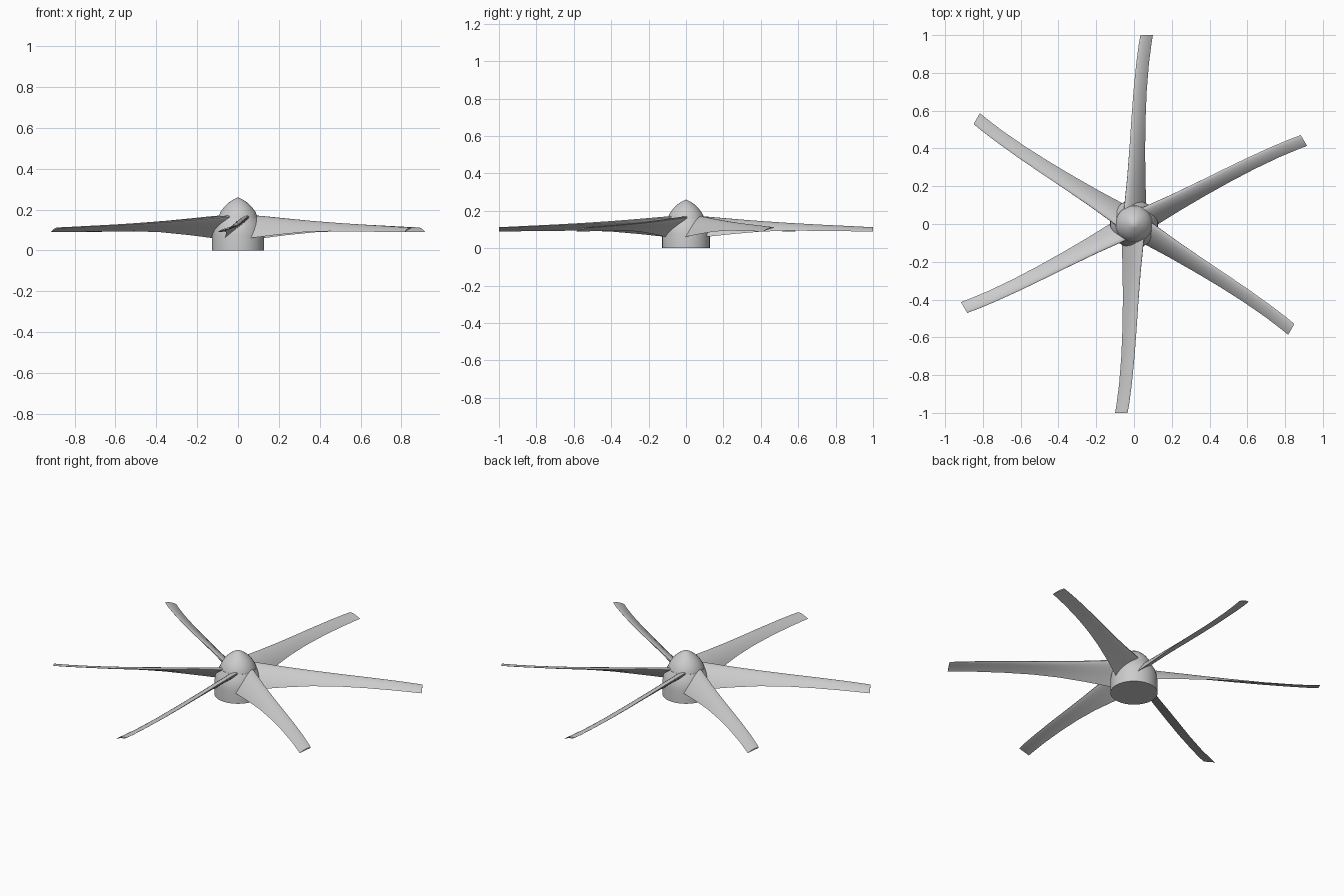
import bpy, bmesh, math
from mathutils import Vector, Matrix

if "Cube" in bpy.data.objects:
    bpy.data.objects.remove(bpy.data.objects["Cube"])


def make_object(name, bm):
    bmesh.ops.recalc_face_normals(bm, faces=bm.faces)
    mesh = bpy.data.meshes.new(name)
    bm.to_mesh(mesh)
    bm.free()
    ob = bpy.data.objects.new(name, mesh)
    bpy.context.collection.objects.link(ob)
    bpy.ops.object.select_all(action='DESELECT')
    ob.select_set(True)
    bpy.context.view_layer.objects.active = ob
    bpy.ops.object.shade_smooth_by_angle(angle=math.radians(35))
    return ob


def lathe(name, profile, sides=64):
    bm = bmesh.new()
    vs = [bm.verts.new((r, 0, z)) for r, z in profile]
    edges = [bm.edges.new(p) for p in zip(vs, vs[1:])]
    bmesh.ops.spin(bm, geom=vs + edges, cent=(0, 0, 0), axis=(0, 0, 1),
                   angle=math.tau, steps=sides)
    bmesh.ops.remove_doubles(bm, verts=bm.verts, dist=1e-5)
    return make_object(name, bm)


# Hub with tapering shoulder, and pointed nose cap
lathe("hub", [(0, 0), (0.127, 0), (0.127, 0.075), (0.124, 0.1), (0.115, 0.13),
              (0.098, 0.16), (0, 0.16)])
lathe("nose_cap", [(0, 0.155), (0.098, 0.155), (0.094, 0.17), (0.083, 0.193),
                   (0.067, 0.214), (0.046, 0.234), (0.022, 0.25), (0, 0.26)])

# Blade stations: y, leading x, leading z, trailing x, trailing z, thickness
STATIONS = [
    (0.05, -0.055, 0.170, 0.068, 0.056, 0.030),
    (0.12, -0.048, 0.166, 0.064, 0.062, 0.028),
    (0.25, -0.035, 0.155, 0.060, 0.076, 0.023),
    (0.40, -0.024, 0.143, 0.059, 0.089, 0.018),
    (0.55, -0.014, 0.133, 0.061, 0.094, 0.014),
    (0.70, -0.003, 0.125, 0.067, 0.093, 0.011),
    (0.85, 0.012, 0.118, 0.079, 0.091, 0.009),
    (0.95, 0.025, 0.113, 0.092, 0.090, 0.008),
    (1.00, 0.034, 0.111, 0.100, 0.090, 0.007),
]


def section(y, lx, lz, tx, tz, thick, n=12):
    """Closed cambered airfoil loop from trailing edge over the top and back."""
    lead, trail = Vector((lx, y, lz)), Vector((tx, y, tz))
    chord = trail - lead
    normal = Vector((-chord.z, 0, chord.x)).normalized()
    pts = []
    for i in range(2 * n):
        a = math.pi * i / n
        t = (1 + math.cos(a)) / 2
        half = thick * (1.48 * math.sqrt(t) - 0.63 * t - 1.758 * t**2
                        + 1.4215 * t**3 - 0.5075 * t**4)
        half = max(half, 0) * (1 if i <= n else -1)
        camber = 0.045 * chord.length * 4 * t * (1 - t)
        pts.append(lead + chord * t + normal * (half + camber))
    return pts


# Six twisted, swept blades
for k in range(6):
    bm = bmesh.new()
    rings = [[bm.verts.new(p) for p in section(*s)] for s in STATIONS]
    for a, b in zip(rings, rings[1:]):
        for i in range(len(a)):
            j = (i + 1) % len(a)
            bm.faces.new((a[i], a[j], b[j], b[i]))
    bm.faces.new(rings[0])
    bm.faces.new(rings[-1])
    bmesh.ops.transform(bm, matrix=Matrix.Rotation(k * math.pi / 3, 4, 'Z'), verts=bm.verts)
    make_object(f"blade_{k + 1}", bm)
